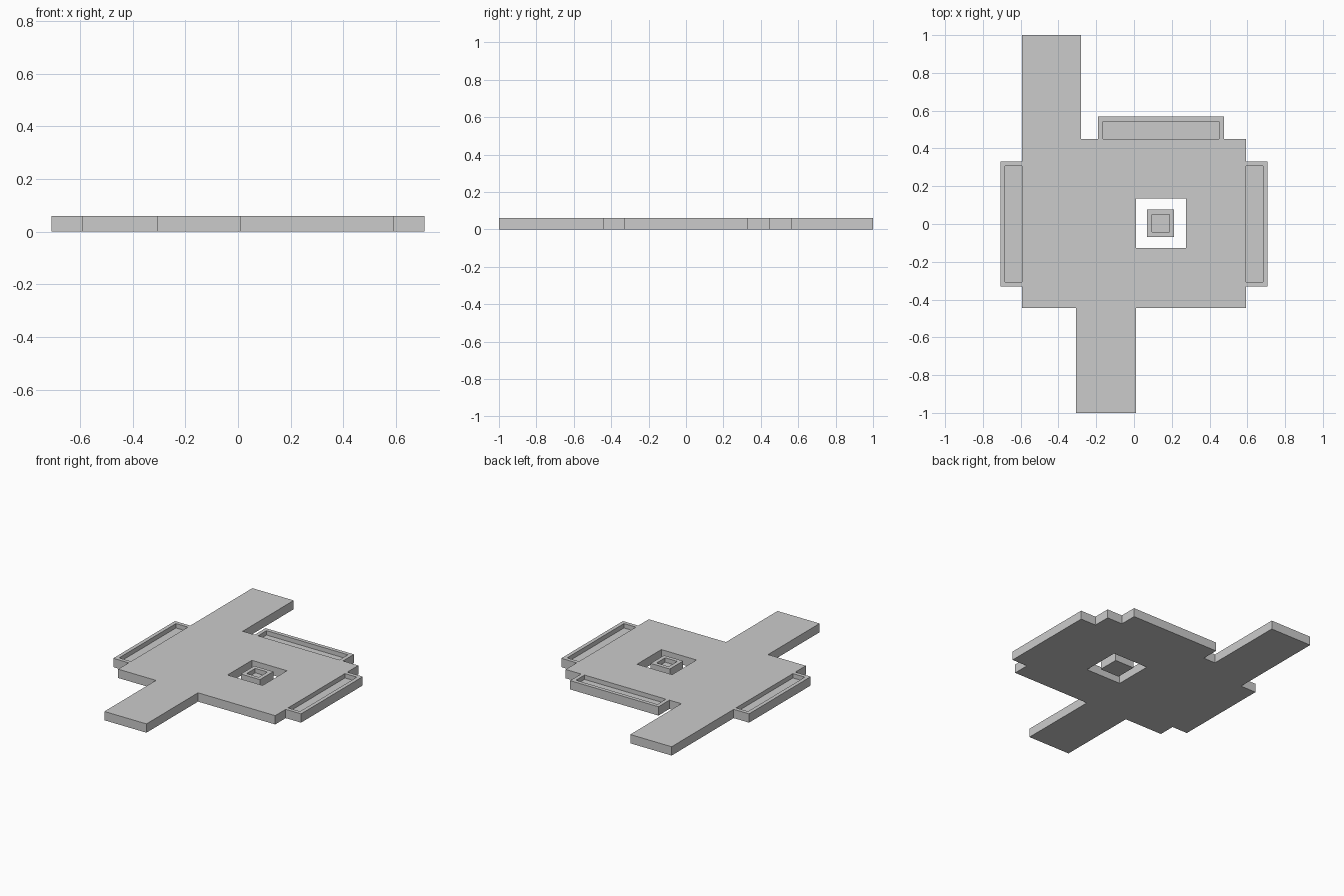
import bpy, bmesh

if "Cube" in bpy.data.objects:
    bpy.data.objects.remove(bpy.data.objects["Cube"])

H = 0.06        # slab thickness
DEPTH = 0.03    # recess depth
RIM = 0.026     # tray wall width


def finish(name, bm):
    bmesh.ops.recalc_face_normals(bm, faces=bm.faces)
    mesh = bpy.data.meshes.new(name)
    bm.to_mesh(mesh)
    bm.free()
    ob = bpy.data.objects.new(name, mesh)
    bpy.context.collection.objects.link(ob)
    return ob


def prism(name, loops, z0=0.0, z1=H):
    """Extrude a flat region bounded by one or more loops (extra loops are holes)."""
    bm = bmesh.new()
    for pts in loops:
        vs = [bm.verts.new((x, y, z0)) for x, y in pts]
        for a, b in zip(vs, vs[1:] + vs[:1]):
            bm.edges.new((a, b))
    bmesh.ops.triangle_fill(bm, use_beauty=True, edges=bm.edges[:], normal=(0, 0, 1))
    ext = bmesh.ops.extrude_face_region(bm, geom=bm.faces[:], use_keep_orig=True)
    top = [g for g in ext["geom"] if isinstance(g, bmesh.types.BMVert)]
    bmesh.ops.translate(bm, verts=top, vec=(0, 0, z1 - z0))
    return finish(name, bm)


def rect(x0, x1, y0, y1):
    return [(x0, y0), (x1, y0), (x1, y1), (x0, y1)]


def tray(name, outer, inner):
    """Box with a rectangular recess cut from the top."""
    box = prism(name, [rect(*outer)])
    cutter = prism(name + "_cutter", [rect(*inner)], H - DEPTH, H + 0.1)
    cutter.hide_render = True
    mod = box.modifiers.new("recess", 'BOOLEAN')
    mod.operation = 'DIFFERENCE'
    mod.solver = 'EXACT'
    mod.object = cutter
    bpy.context.view_layer.objects.active = box
    bpy.ops.object.modifier_apply(modifier=mod.name)
    bpy.data.objects.remove(cutter)


# main plaza slab with its two walkways and the square opening
X, Y0, Y1 = 0.592, -0.445, 0.45
outline = [(-X, Y0), (-0.307, Y0), (-0.307, -1), (0.01, -1), (0.01, Y0), (X, Y0),
           (X, Y1), (-0.28, Y1), (-0.28, 1), (-X, 1)]
prism("plaza_slab", [outline, rect(0.01, 0.275, -0.127, 0.135)])

# side planters, open against the slab edge
W, PY = 0.708, 0.332
for side, s in (("left", -1), ("right", 1)):
    ox = sorted((s * X, s * W))
    ix = sorted((s * (X - 0.05), s * (W - RIM)))
    tray(side + "_planter", (*ox, -PY, PY), (*ix, -PY + RIM, PY - RIM))

# rear planter
tray("rear_planter", (-0.19, 0.476, Y1, 0.568),
     (-0.19 + RIM, 0.476 - RIM, Y1 - 0.05, 0.568 - RIM))

# small free-standing planter inside the opening
tray("centre_planter", (0.069, 0.213, -0.068, 0.076),
     (0.069 + RIM, 0.213 - RIM, -0.068 + RIM, 0.076 - RIM))
